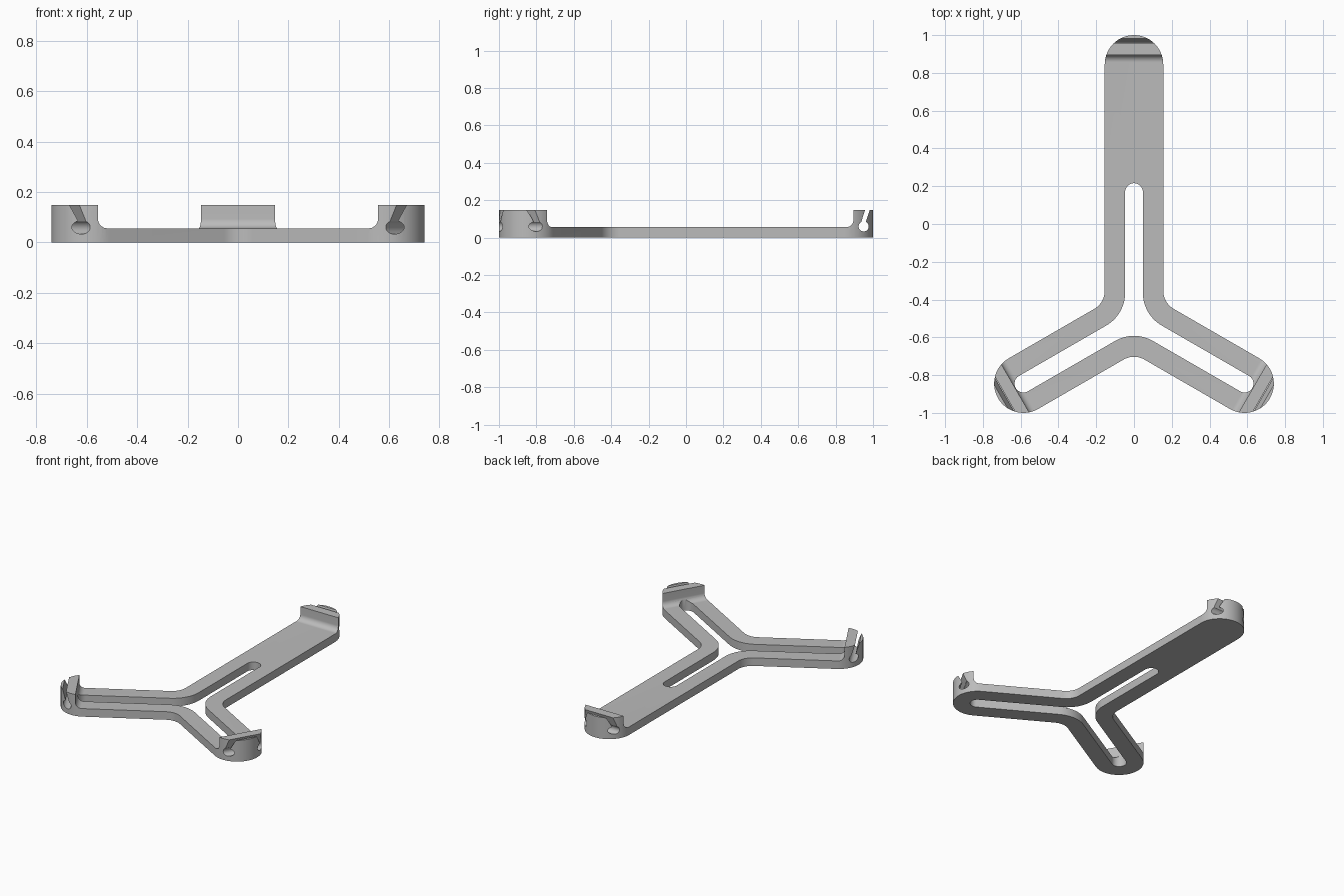
import bpy, bmesh
from math import radians, sin, cos, tan, pi
from mathutils import Vector

if "Cube" in bpy.data.objects:
    bpy.data.objects.remove(bpy.data.objects["Cube"])

HUB = Vector((0, -0.507, 0))
REACH = 0.676                    # hub to the rounded end of a short arm
WIDTH = 0.155                    # half width of an arm
PLATE, TOP = 0.056, 0.148        # plate thickness, post height
ARMS = [(90, 2 * REACH), (210, REACH), (330, REACH)]


def heading(degrees):
    a = radians(degrees)
    return Vector((cos(a), sin(a), 0)), Vector((-sin(a), cos(a), 0))


def rounded(corners, steps=14):
    """Polygon from (point, radius) corners, with each corner filleted."""
    out = []
    for i, (p, r) in enumerate(corners):
        if r == 0:
            out.append(p)
            continue
        a = (corners[i - 1][0] - p).normalized()
        b = (corners[(i + 1) % len(corners)][0] - p).normalized()
        half = a.angle(b) / 2
        centre = p + (a + b).normalized() * r / sin(half)
        s, e = p + a * r / tan(half) - centre, p + b * r / tan(half) - centre
        phi = pi - 2 * half
        for k in range(steps + 1):
            f = k / steps
            q = centre + (s * sin((1 - f) * phi) + e * sin(f * phi)) / sin(phi)
            if not out or (q - out[-1]).length > 1e-4:
                out.append(q)
    return out


def prism(name, points, sweep):
    bm = bmesh.new()
    face = bm.faces.new([bm.verts.new(p) for p in points])
    ext = bmesh.ops.extrude_face_region(bm, geom=[face])
    moved = [v for v in ext["geom"] if isinstance(v, bmesh.types.BMVert)]
    bmesh.ops.translate(bm, verts=moved, vec=sweep)
    bmesh.ops.recalc_face_normals(bm, faces=bm.faces)
    mesh = bpy.data.meshes.new(name)
    bm.to_mesh(mesh)
    bm.free()
    obj = bpy.data.objects.new(name, mesh)
    bpy.context.collection.objects.link(obj)
    return obj


def star(width, lengths, fillet):
    """Three-armed outline with round ends and filleted junctions."""
    corners = []
    for (deg, _), length in zip(ARMS, lengths):
        d, n = heading(deg)
        tip = HUB + d * (length + width)
        corners += [(tip - n * width, width), (tip + n * width, width)]
        corners.append((HUB + heading(deg + 60)[0] * width / sin(pi / 3), fillet))
    return rounded(corners)


def cut(target, cutter):
    cutter.hide_render = True
    mod = target.modifiers.new("cut", 'BOOLEAN')
    mod.operation, mod.solver, mod.object = 'DIFFERENCE', 'EXACT', cutter
    bpy.ops.object.select_all(action='DESELECT')
    bpy.context.view_layer.objects.active = target
    target.select_set(True)
    bpy.ops.object.modifier_apply(modifier=mod.name)
    bpy.data.objects.remove(cutter)


# Full-height block in the bracket's outline
bracket = prism("three_arm_bracket", star(WIDTH, [a[1] for a in ARMS], 0.11),
                Vector((0, 0, TOP)))

# Space above each arm, leaving a filleted post at its tip
for deg, length in ARMS:
    d, n = heading(deg)
    side = [(-length - 0.05, PLATE, 0), (0.05, PLATE, 0.038),
            (0.05, 0.3, 0), (-length - 0.05, 0.3, 0)]
    base = HUB + d * length - n * 0.3
    profile = [(base + d * u + Vector((0, 0, z)), r) for u, z, r in side]
    cut(bracket, prism("recess_cutter", rounded(profile), n * 0.6))

# Central three-way slot
slot = star(0.047, [REACH] * 3, 0.2)
cut(bracket, prism("slot_cutter", [p - Vector((0, 0, 0.1)) for p in slot],
                   Vector((0, 0, 0.4))))

# Keyhole through each post: round hole with a leaning slit above
for deg, length in ARMS:
    d, n = heading(deg)
    side = [(0.145, 0.17), (0.119, 0.17)]
    for k in range(25):
        a = radians(119 + 307 * k / 24)
        side.append((0.105 + 0.027 * cos(a), 0.06 + 0.027 * sin(a)))
    base = HUB + d * length - n * 0.3
    cut(bracket, prism("keyhole_cutter",
                       [base + d * u + Vector((0, 0, z)) for u, z in side], n * 0.6))

# Plain grey finish
grey = bpy.data.materials.new("grey")
grey.use_nodes = True
colour = (0.5, 0.5, 0.5, 1)
grey.diffuse_color = colour
grey.node_tree.nodes["Principled BSDF"].inputs["Base Color"].default_value = colour
bracket.data.materials.clear()
bracket.data.materials.append(grey)
for poly in bracket.data.polygons:
    poly.material_index = 0
bpy.ops.object.shade_smooth_by_angle(angle=radians(30))
